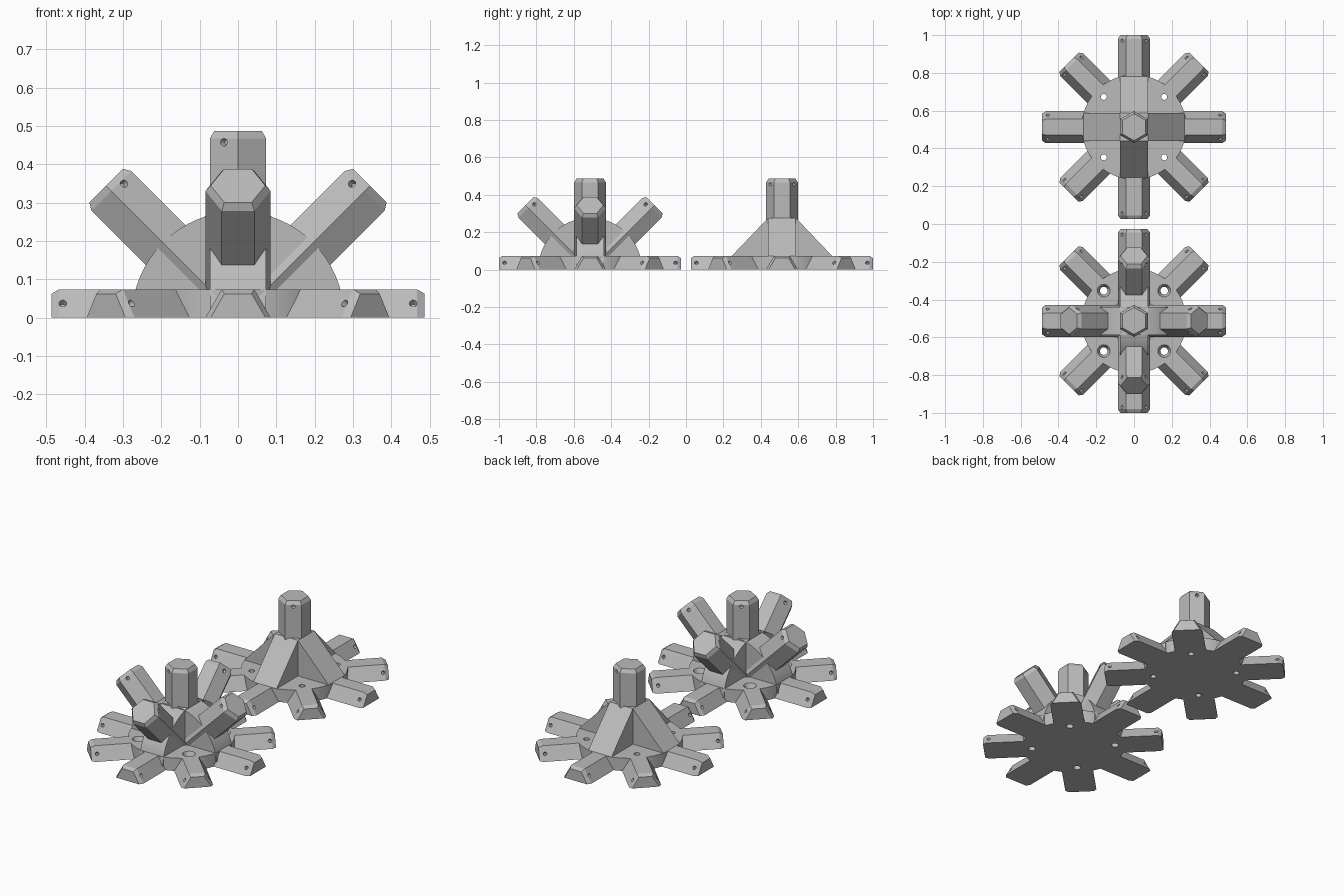
import bpy, bmesh
from math import pi, radians, cos, sin
from mathutils import Matrix, Vector

cube = bpy.data.objects.get("Cube")
if cube:
    bpy.data.objects.remove(cube, do_unlink=True)

grey = bpy.data.materials.new("plain_grey")
grey.use_nodes = True
grey.diffuse_color = (0.5, 0.5, 0.5, 1)
grey.node_tree.nodes["Principled BSDF"].inputs["Base Color"].default_value = (0.5, 0.5, 0.5, 1)

SIDE = 0.085                   # hexagon corner radius
FLAT = SIDE * cos(pi / 6)      # hexagon flat radius
REACH = 0.487                  # arm tip distance from hub centre
DISC = 0.277                   # hub radius
HUB_Y = 0.513


def make(name, bm):
    bmesh.ops.recalc_face_normals(bm, faces=bm.faces)
    mesh = bpy.data.meshes.new(name)
    bm.to_mesh(mesh)
    bm.free()
    mesh.materials.append(grey)
    obj = bpy.data.objects.new(name, mesh)
    bpy.context.collection.objects.link(obj)
    return obj


def cut(obj, drills):
    """Subtract separate drills, each (bottom radius, top radius, length, matrix)."""
    bm = bmesh.new()
    for low, high, length, matrix in drills:
        bmesh.ops.create_cone(bm, cap_ends=True, segments=16, radius1=low,
                              radius2=high, depth=length, matrix=matrix)
    cutter = make("drill", bm)
    mod = obj.modifiers.new("holes", "BOOLEAN")
    mod.operation, mod.solver, mod.object = "DIFFERENCE", "EXACT", cutter
    deps = bpy.context.evaluated_depsgraph_get()
    mesh = bpy.data.meshes.new_from_object(obj.evaluated_get(deps))
    obj.modifiers.clear()
    obj.data = mesh
    bpy.data.objects.remove(cutter, do_unlink=True)


def extrude_profile(name, points, half):
    """Profile in x-z, thickened by half to each side in y."""
    bm = bmesh.new()
    face = bm.faces.new([bm.verts.new((x, -half, z)) for x, z in points])
    top = bmesh.ops.extrude_face_region(bm, geom=[face])["geom"]
    moved = [v for v in top if isinstance(v, bmesh.types.BMVert)]
    bmesh.ops.translate(bm, verts=moved, vec=(0, 2 * half, 0))
    return make(name, bm)


def arm(name, start, turn=0, lift=0, half=False):
    """Hexagonal socket along +x with chamfered tip and two small screw holes."""
    bm = bmesh.new()
    rings = []
    for x, scale in ((start, 1), (REACH - 0.02, 1), (REACH, 0.84)):
        rings.append([bm.verts.new((x, SIDE * scale * cos(k * pi / 3), SIDE * scale * sin(k * pi / 3)))
                      for k in range(4 if half else 6)])
    for a, b in zip(rings, rings[1:]):
        for k in range(len(a)):
            n = (k + 1) % len(a)
            bm.faces.new((a[k], a[n], b[n], b[k]))
    bm.faces.new(rings[0])
    bm.faces.new(rings[-1])
    obj = make(name, bm)
    drills = []
    for angle in (pi / 6, 5 * pi / 6):
        normal = Vector((0, cos(angle), sin(angle)))
        place = Matrix.Translation(normal * FLAT + Vector((0.457, 0, 0)))
        drills.append((0.006, 0.014, 0.03, place @ normal.to_track_quat("Z", "Y").to_matrix().to_4x4()))
    cut(obj, drills)
    obj.data.transform(Matrix.Rotation(radians(turn), 4, "Z") @ Matrix.Rotation(radians(-lift), 4, "Y"))
    return obj


def base(prefix, hole, sink):
    """Floor disc with four bolt holes, and eight half-hexagon arms."""
    bm = bmesh.new()
    bmesh.ops.create_cone(bm, cap_ends=True, segments=64, radius1=DISC, radius2=DISC,
                          depth=FLAT, matrix=Matrix.Translation((0, 0, FLAT / 2)))
    disc = make(prefix + "_base_disc", bm)
    spots = [(x, y) for x in (-0.16, 0.16) for y in (-0.16, 0.16)]
    cut(disc, [(hole, hole, 0.3, Matrix.Translation((x, y, 0))) for x, y in spots])
    if sink:
        cut(disc, [(hole, sink, 0.03, Matrix.Translation((x, y, FLAT - 0.0149))) for x, y in spots])
    parts = [disc]
    for k in range(8):
        start = 0.262 if k % 2 else 0.05
        parts.append(arm(f"{prefix}_floor_arm_{k + 1}", start, turn=45 * k, half=True))
    return parts


def finish(parts, y):
    for obj in parts:
        obj.location.y = y
        bpy.ops.object.select_all(action="DESELECT")
        obj.select_set(True)
        bpy.context.view_layer.objects.active = obj
        bpy.ops.object.shade_smooth_by_angle(angle=radians(20))


def crossed(name, points):
    """Two copies of an upright plate at right angles."""
    plates = [extrude_profile(f"{name}_{k + 1}", points, FLAT) for k in range(2)]
    plates[1].data.transform(Matrix.Rotation(pi / 2, 4, "Z"))
    return plates


# Front hub: crossed half discs, four raised arms and a post
front = base("front", 0.02, 0.034)
arc = [(DISC * cos(pi * k / 32), DISC * sin(pi * k / 32)) for k in range(33)]
front += crossed("front_half_disc", arc)
front += [arm(f"front_raised_arm_{k + 1}", 0.08, turn=90 * k, lift=45) for k in range(4)]
front.append(arm("front_post", 0.05, lift=90))
finish(front, -HUB_Y)

# Back hub: crossed sloping braces and a post
back = base("back", 0.016, 0)
brace = [(-DISC, 0), (DISC, 0), (DISC, FLAT), (FLAT, DISC), (-FLAT, DISC), (-DISC, FLAT)]
# Braces stay inside the rim of the disc
brace = [(x * 0.967 if abs(x) > FLAT else x, z) for x, z in brace]
back += crossed("back_brace", brace)
back.append(arm("back_post", 0.05, turn=180, lift=90))
finish(back, HUB_Y)
